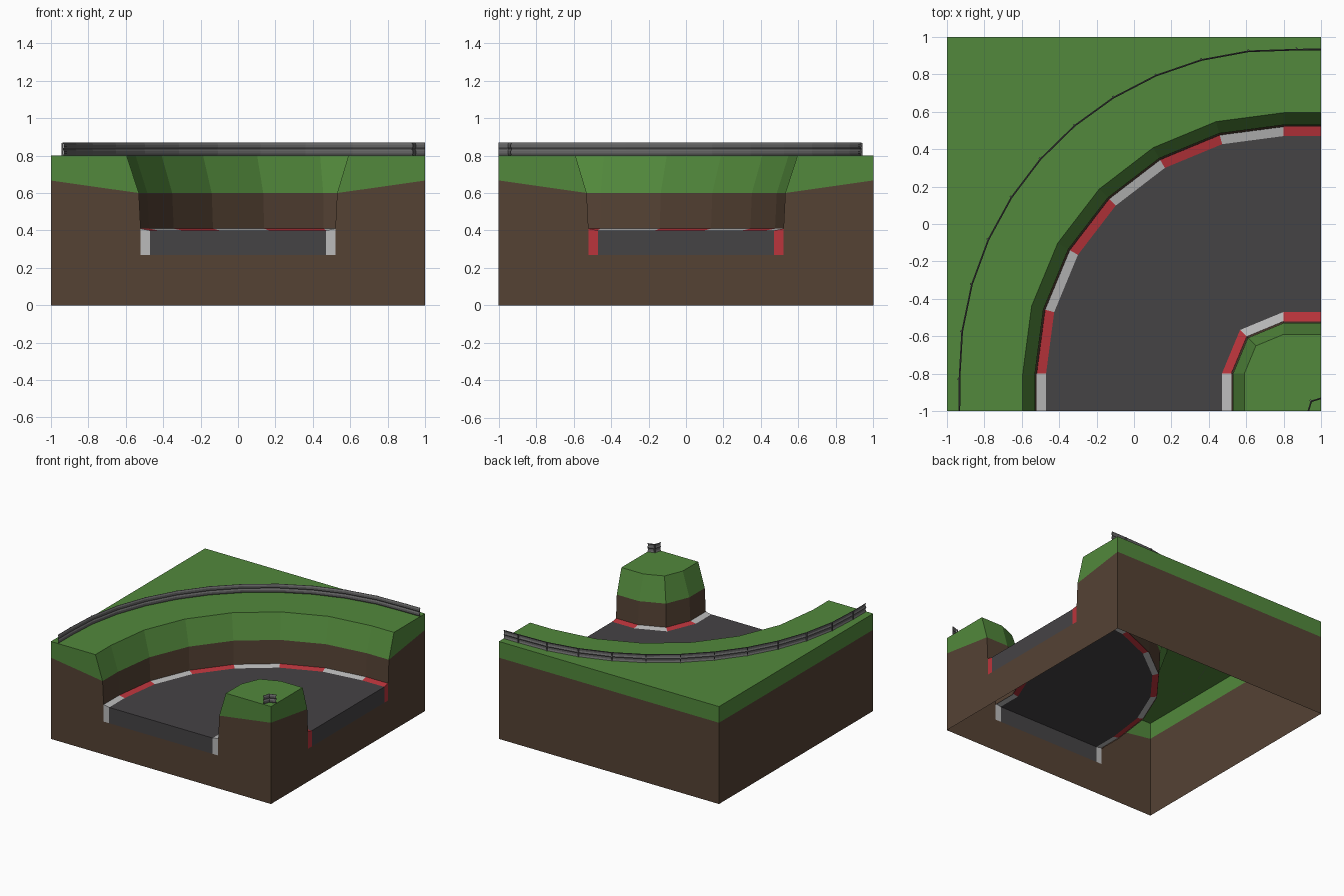
import bpy, math
from mathutils import Vector

if "Cube" in bpy.data.objects:
    bpy.data.objects.remove(bpy.data.objects["Cube"])

CX, CY = 0.8, -0.8          # centre of the bend


def material(name, rgb):
    m = bpy.data.materials.new(name)
    m.diffuse_color = (*rgb, 1)
    m.use_nodes = True
    m.node_tree.nodes["Principled BSDF"].inputs["Base Color"].default_value = m.diffuse_color
    return m


GRASS = material("grass", (0.085, 0.25, 0.045))
DIRT = material("dirt", (0.09, 0.054, 0.034))
ASPHALT = material("asphalt", (0.060, 0.056, 0.060))
RED = material("red", (0.50, 0.035, 0.045))
WHITE = material("white", (0.50, 0.50, 0.50))
STEEL = material("steel", (0.13, 0.13, 0.13))

UP, FRONT, RIGHT = Vector((0, 0, 1)), Vector((0, -1, 0)), Vector((1, 0, 0))
LEFT, BACK = -RIGHT, -FRONT


class Part:
    """Collects faces, each wound so that it looks towards a given direction."""

    def __init__(self, name, *mats):
        self.name, self.mats = name, mats
        self.verts, self.faces, self.slots, self.index = [], [], [], {}

    def face(self, pts, facing=UP, slot=0):
        pts = [Vector(p) for p in pts]
        normal = Vector()
        for a, b in zip(pts, pts[1:] + pts[:1]):
            normal += a.cross(b)
        if normal.dot(facing) < 0:
            pts.reverse()
        ids = []
        for p in pts:
            key = tuple(round(c, 5) for c in p)
            if key not in self.index:
                self.index[key] = len(self.verts)
                self.verts.append(key)
            ids.append(self.index[key])
        self.faces.append(ids)
        self.slots.append(slot)

    def cut_ends(self, profile, slot=0):
        """Same section on the front cut and, turned, on the right cut."""
        self.face([(s, -1, z) for s, z in profile], FRONT, slot)
        self.face([(1, -s, z) for s, z in profile], RIGHT, slot)

    def strip(self, a, b):
        for i in range(len(a) - 1):
            self.face([a[i], a[i + 1], b[i + 1], b[i]])

    def build(self):
        me = bpy.data.meshes.new(self.name)
        me.from_pydata(self.verts, [], self.faces)
        for m in self.mats:
            me.materials.append(m)
        for poly, s in zip(me.polygons, self.slots):
            poly.material_index = s
        ob = bpy.data.objects.new(self.name, me)
        bpy.context.collection.objects.link(ob)
        return ob


def bend(r, z, n):
    """Straight, quarter arc in n sides, straight."""
    arc = [(CX - r * math.cos(t), CY + r * math.sin(t), z)
           for t in (math.pi / 2 * i / n for i in range(n + 1))]
    return [(CX - r, -1, z)] + arc + [(1, CY + r, z)]


# (sides, wall foot, wall top, grass rim, kerb road edge) for both sides of the road
OUTER = (6, 1.32, 1.33, 1.395, 1.27)
INNER = (2, 0.28, 0.27, 0.21, 0.33)

# earth: cut faces, plain back faces and the steep banks
earth = Part("earth_bank", DIRT)
earth.cut_ends([(-1, 0), (1, 0), (1, .667), (.53, .6), (.52, .4), (.52, .27),
                (-.52, .27), (-.52, .4), (-.53, .6), (-1, .667)])
earth.face([(-1, -1, 0), (-1, 1, 0), (-1, 1, .667), (-1, -1, .667)], LEFT)
earth.face([(-1, 1, 0), (1, 1, 0), (1, 1, .667), (-1, 1, .667)], BACK)
for n, foot, top, rim, edge in (OUTER, INNER):
    earth.strip(bend(foot, .4, n), bend(top, .6, n))
earth.build()

# grass: sloped rims, flat tops and the visible edges
grass = Part("grass_cover", GRASS)
for n, foot, top, rim, edge in (OUTER, INNER):
    grass.strip(bend(top, .6, n), bend(rim, .8, n))
grass.face(bend(OUTER[3], .8, 6) + [(1, 1, .8), (-1, 1, .8), (-1, -1, .8)])
grass.face(bend(INNER[3], .8, 2) + [(1, -1, .8)])
for side in (-1, 1):
    grass.cut_ends([(side, .667), (side * .53, .6), (side * .59, .8), (side, .8)]
                   if side > 0 else
                   [(-1, .667), (-.53, .6), (-.595, .8), (-1, .8)])
grass.face([(-1, -1, .667), (-1, 1, .667), (-1, 1, .8), (-1, -1, .8)], LEFT)
grass.face([(-1, 1, .667), (1, 1, .667), (1, 1, .8), (-1, 1, .8)], BACK)
grass.build()

# road surface and its cut ends
road = Part("road", ASPHALT)
road.face(bend(OUTER[4], .4, 6) + bend(INNER[4], .4, 2)[::-1])
road.cut_ends([(-.47, .27), (.47, .27), (.47, .4), (-.47, .4)])
road.build()

# striped kerbs, alternating white and red
for name, (n, foot, top, rim, edge) in (("outer_kerb", OUTER), ("inner_kerb", INNER)):
    kerb = Part(name, WHITE, RED)
    a, b = bend(edge, .4, n), bend(foot, .41, n)
    for i in range(len(a) - 1):
        kerb.face([a[i], a[i + 1], b[i + 1], b[i]], UP, i % 2)
    for p, q, facing, slot in ((a[0], b[0], FRONT, 0), (a[-1], b[-1], RIGHT, 1)):
        kerb.face([(*p[:2], .27), (*q[:2], .27), q, p], facing, slot)
    kerb.build()


def guard_rail(name, path):
    """Corrugated rail swept along a plan path, with a small post at each joint."""
    front = [(0, .8), (.006, .812), (.006, .824), (0, .835),
             (.006, .846), (.006, .858), (0, .87)]
    section = front + [(o - .003, z) for o, z in reversed(front)]
    path = [Vector((*p, 0)) for p in path]
    rings, normals = [], []
    for i, p in enumerate(path):
        d = (path[min(i + 1, len(path) - 1)] - path[max(i - 1, 0)]).normalized()
        if i == 0:
            d = Vector((0, 1, 0))
        elif i == len(path) - 1:
            d = Vector((1, 0, 0))
        nrm = Vector((d.y, -d.x, 0))
        normals.append((nrm, d))
        rings.append([p + nrm * o + UP * z for o, z in section])
    rail = Part(name, STEEL)
    m = len(section)
    for i in range(len(rings) - 1):
        nrm = normals[i][0]
        for j in range(m):
            k = (j + 1) % m
            facing = nrm if j < 6 else -nrm
            if j == 6:
                facing = UP
            elif j == m - 1:
                facing = -UP
            rail.face([rings[i][j], rings[i][k], rings[i + 1][k], rings[i + 1][j]], facing)
    rail.face(rings[0], FRONT)
    rail.face(rings[-1], RIGHT)
    # posts
    for p, (nrm, d) in list(zip(path, normals))[1:-1]:
        c = p - nrm * .005
        corner = [c + d * (u * .004) + nrm * (v * .004)
                  for u, v in ((-1, -1), (1, -1), (1, 1), (-1, 1))]
        for i in range(4):
            s, t = corner[i], corner[(i + 1) % 4]
            rail.face([s + UP * .8, t + UP * .8, t + UP * .868, s + UP * .868],
                      (s + t) / 2 - c)
        rail.face([s + UP * .868 for s in corner])
    rail.build()


# guard rails on the outer bank and the inner corner
R = 1.735
joints = [math.radians(-1 + 8.48 * i) for i in range(12)]
guard_rail("outer_guard_rail", [(CX - R, -1)]
           + [(max(CX - R * math.cos(t), CX - R), CY + R * math.sin(t)) for t in joints]
           + [(1, CY + R)])
guard_rail("inner_guard_rail", [(.93, -1), (.947, -.947), (1, -.93)])
